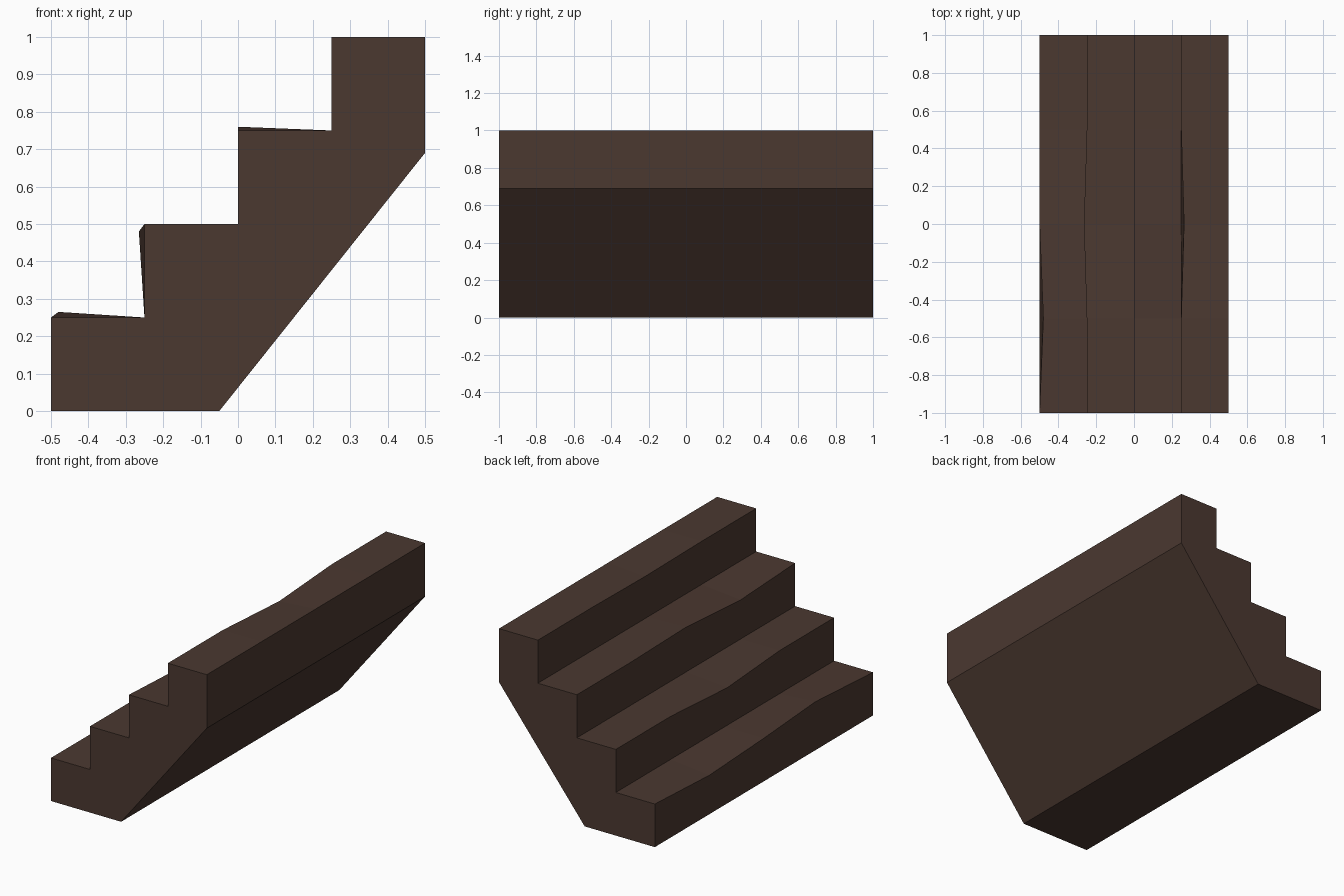
import bpy, bmesh

if "Cube" in bpy.data.objects:
    bpy.data.objects.remove(bpy.data.objects["Cube"])

# Dark brown wood
wood = bpy.data.materials.new("dark_brown_wood")
wood.diffuse_color = (0.070, 0.040, 0.030, 1)
wood.use_nodes = True
wood.node_tree.nodes["Principled BSDF"].inputs["Base Color"].default_value = wood.diffuse_color

# Side profile (x, z): underside first, then the steps from top to bottom
profile = [(-0.5, 0), (-0.05, 0), (0.5, 0.69), (0.5, 1), (0.25, 1), (0.25, 0.75),
           (0, 0.75), (0, 0.5), (-0.25, 0.5), (-0.25, 0.25), (-0.5, 0.25)]
stations = [-1, -0.5, 0, 0.5, 1]

# Worn step edges: (profile point, station) -> (dx, dz)
wear = {(10, 1): (0.02, 0.015), (10, 3): (0, -0.024),
        (8, 2): (-0.015, -0.02),
        (6, 1): (0, -0.023), (6, 2): (0, 0.01),
        (4, 2): (0.015, -0.018)}

bm = bmesh.new()
rings = []
for s, y in enumerate(stations):
    ring = []
    for p, (x, z) in enumerate(profile):
        dx, dz = wear.get((p, s), (0, 0))
        ring.append(bm.verts.new((x + dx, y, z + dz)))
    rings.append(ring)

# Skin between stations, then end caps
n = len(profile)
for a, b in zip(rings, rings[1:]):
    for i in range(n):
        j = (i + 1) % n
        bm.faces.new((a[i], a[j], b[j], b[i]))
bm.faces.new(rings[0])
bm.faces.new(rings[-1][::-1])
bmesh.ops.recalc_face_normals(bm, faces=bm.faces[:])

mesh = bpy.data.meshes.new("worn_staircase")
bm.to_mesh(mesh)
bm.free()
mesh.materials.append(wood)
stairs = bpy.data.objects.new("worn_staircase", mesh)
bpy.context.collection.objects.link(stairs)
